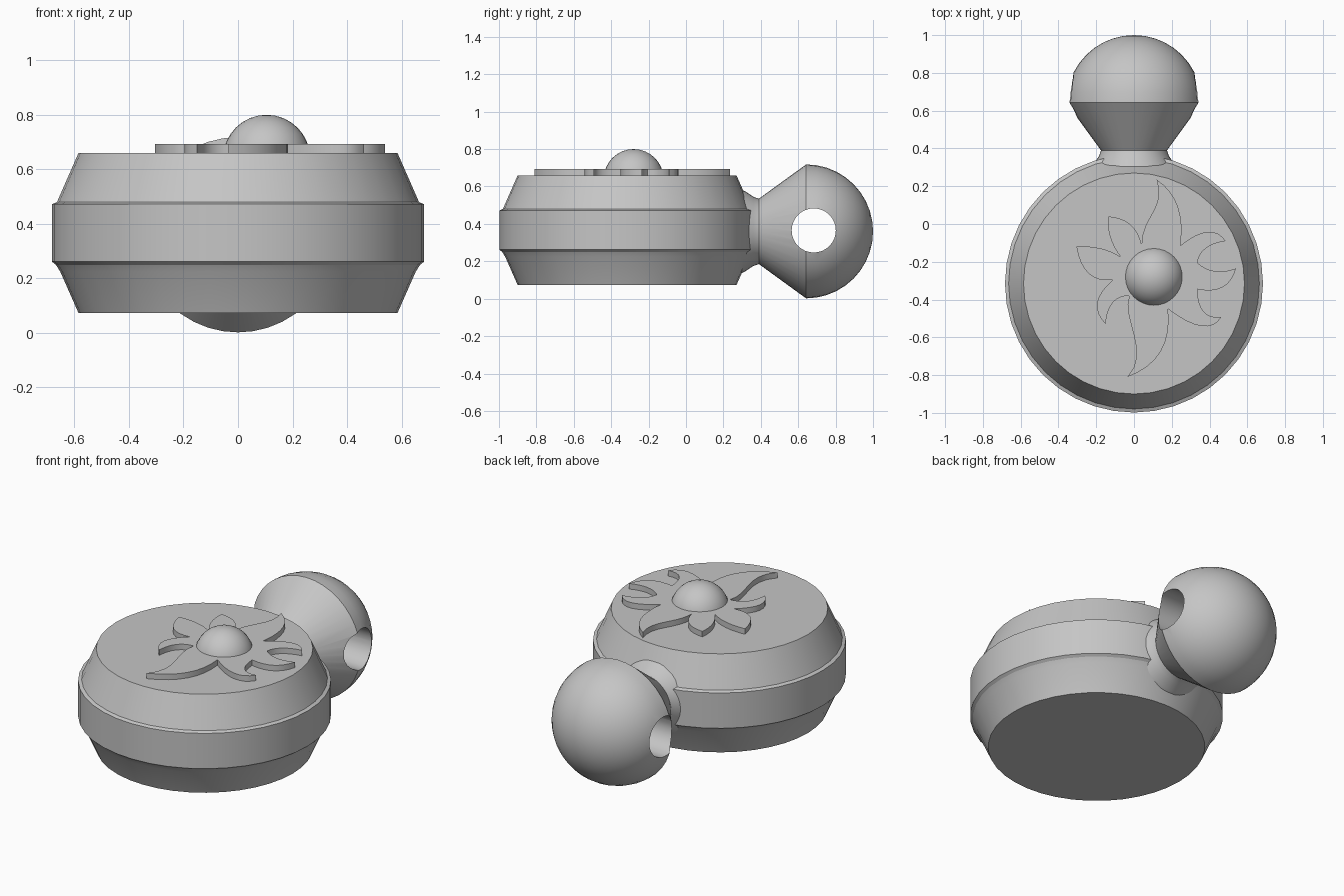
import bpy, bmesh, math
from mathutils import Vector, Matrix

if "Cube" in bpy.data.objects:
    bpy.data.objects.remove(bpy.data.objects["Cube"])

metal = bpy.data.materials.new("plain grey")
metal.diffuse_color = (0.56, 0.56, 0.56, 1)
metal.use_nodes = True
metal.node_tree.nodes["Principled BSDF"].inputs["Base Color"].default_value = metal.diffuse_color


def finish(bm, name, angle=30):
    """Turn a bmesh into a named, shaded object."""
    bmesh.ops.recalc_face_normals(bm, faces=bm.faces[:])
    me = bpy.data.meshes.new(name)
    bm.to_mesh(me)
    bm.free()
    me.materials.append(metal)
    ob = bpy.data.objects.new(name, me)
    bpy.context.collection.objects.link(ob)
    bpy.ops.object.select_all(action='DESELECT')
    ob.select_set(True)
    bpy.context.view_layer.objects.active = ob
    bpy.ops.object.shade_smooth_by_angle(angle=math.radians(angle))
    return ob


def lathe(name, profile, steps, matrix, angle=30):
    """Revolve (radius, height) points around local z, then place."""
    bm = bmesh.new()
    vs = [bm.verts.new((r, 0, h)) for r, h in profile]
    es = [bm.edges.new(p) for p in zip(vs, vs[1:])]
    bmesh.ops.spin(bm, geom=vs + es, cent=(0, 0, 0), axis=(0, 0, 1),
                   angle=math.tau, steps=steps, use_merge=True)
    bmesh.ops.remove_doubles(bm, verts=bm.verts[:], dist=1e-5)
    bm.transform(matrix)
    return finish(bm, name, angle)


def arc(radius, centre, start, n):
    """Quarter-style arc from a start angle up to the pole."""
    out = []
    for i in range(n + 1):
        a = start + (math.pi / 2 - start) * i / n
        out.append((max(0, radius * math.cos(a)) if i < n else 0,
                    centre + radius * math.sin(a)))
    return out


def bezier(points, n=8):
    """Sample a curve of any degree, leaving out its last point."""
    out = []
    for i in range(n):
        p = [Vector(q) for q in points]
        while len(p) > 1:
            p = [a.lerp(b, i / n) for a, b in zip(p, p[1:])]
        out.append(p[0])
    return out


# Round case with a raised band around the middle
lathe("case", [(0, .073), (.585, .073), (.652, .225), (.668, .25), (.683, .262),
               (.683, .472), (.664, .48), (.585, .66), (0, .66)],
      40, Matrix.Translation((0, -.315, 0)), 18)

# Hanging knob: flared neck, cone and half ball, turned to face back
to_back = Matrix.Translation((0, 0, .36)) @ Matrix.Rotation(-math.pi / 2, 4, 'X')
knob = lathe("hanging_knob",
             [(0, .27), (.235, .27), (.215, .315), (.185, .36), (.175, .39)]
             + arc(.358, .642, 0, 10), 40, to_back, 35)

# Cord hole through the knob from side to side
cutter = lathe("hole_cutter", [(0, -.6), (.118, -.6), (.118, .6), (0, .6)], 32,
               Matrix.Translation((0, .683, .365)) @ Matrix.Rotation(math.pi / 2, 4, 'Y'))
cutter.hide_render = True
cut = knob.modifiers.new("hole", 'BOOLEAN')
cut.operation, cut.solver, cut.object = 'DIFFERENCE', 'EXACT', cutter
bpy.ops.object.select_all(action='DESELECT')
knob.select_set(True)
bpy.context.view_layer.objects.active = knob
bpy.ops.object.modifier_apply(modifier=cut.name)
bpy.data.objects.remove(cutter)
bpy.ops.object.shade_smooth_by_angle(angle=math.radians(30))

# Sun emblem: each flame is start, controls to tip, tip, controls to the next start
flames = [
    ((.04, -.11), [(.04, .04), (.17, .08)], (.12, .235), [(.28, .13)]),
    ((.245, -.115), [(.41, .02)], (.485, -.09), [(.35, -.11)]),
    ((.335, -.205), [(.42, -.28)], (.54, -.235), [(.50, -.38)]),
    ((.335, -.345), [(.34, -.51)], (.463, -.492), [(.39, -.61)]),
    ((.18, -.45), [(.21, -.72)], (-.035, -.81), [(.09, -.68), (-.07, -.50)]),
    ((-.025, -.38), [(-.14, -.38)], (-.15, -.53), [(-.26, -.42)]),
    ((-.11, -.295), [(-.27, -.32)], (-.305, -.12), [(-.17, -.11)]),
    ((-.07, -.175), [(-.15, -.07)], (-.135, .04), [(.01, .03)]),
]
outline = []
for i, (start, rise, tip, fall) in enumerate(flames):
    following = flames[(i + 1) % len(flames)][0]
    outline += bezier([start, *rise, tip]) + bezier([tip, *fall, following])
bm = bmesh.new()
base = bm.faces.new([bm.verts.new((p.x, p.y, .65)) for p in outline])
top = bmesh.ops.extrude_face_region(bm, geom=[base], use_keep_orig=True)
bmesh.ops.translate(bm, vec=(0, 0, .043),
                    verts=[v for v in top["geom"] if isinstance(v, bmesh.types.BMVert)])
finish(bm, "sun_flames")

# Domed centre of the sun
lathe("sun_centre", arc(.16, .64, 0, 8), 32, Matrix.Translation((.105, -.28, 0)))
